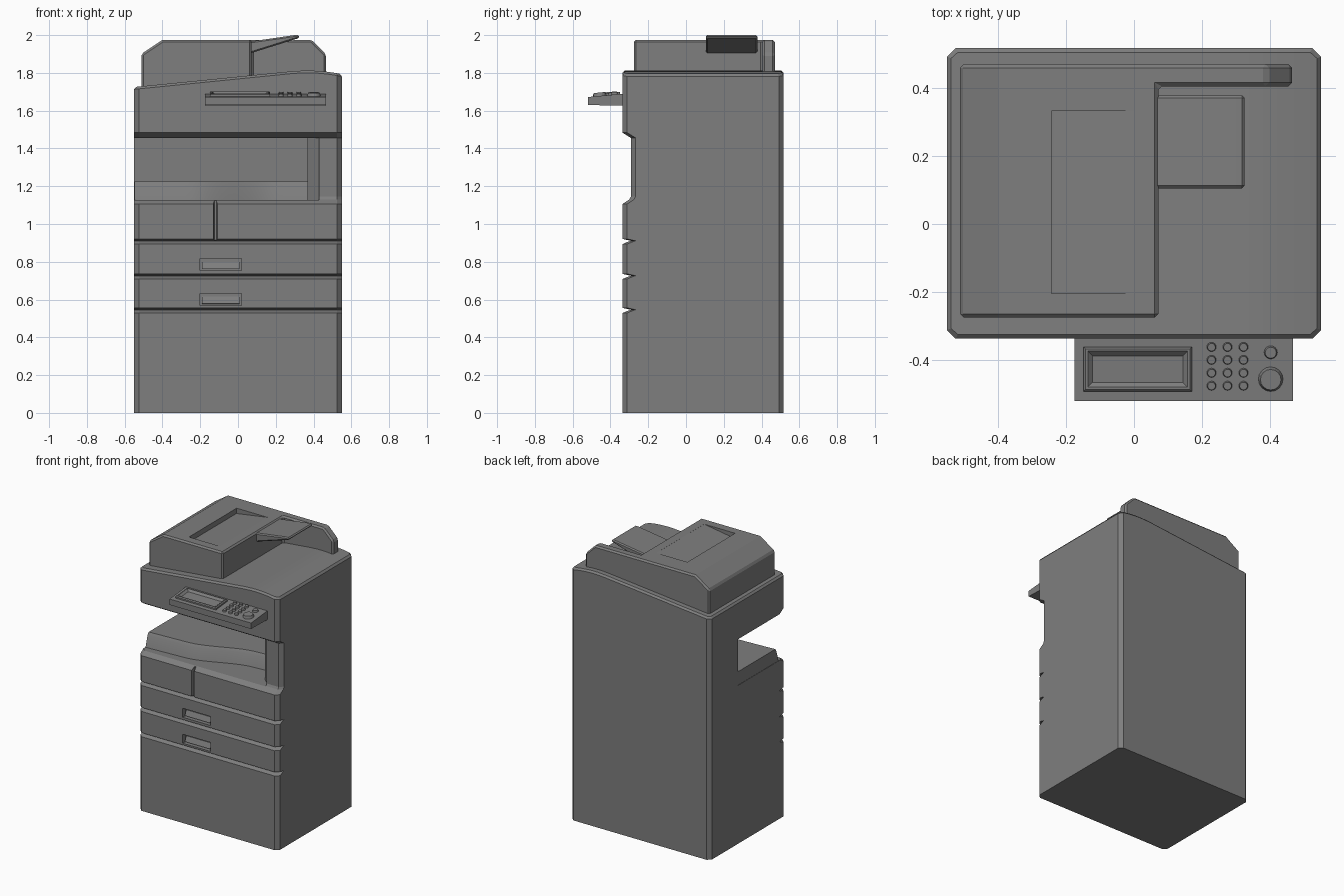
import bpy, bmesh, math
from mathutils import Vector, Matrix

if "Cube" in bpy.data.objects:
    bpy.data.objects.remove(bpy.data.objects["Cube"])

grey = bpy.data.materials.new("office grey")
grey.diffuse_color = (0.21, 0.21, 0.21, 1)
grey.use_nodes = True
grey.node_tree.nodes["Principled BSDF"].inputs["Base Color"].default_value = grey.diffuse_color


def finish(name, bm, bevel=0):
    bmesh.ops.recalc_face_normals(bm, faces=bm.faces)
    me = bpy.data.meshes.new(name)
    bm.to_mesh(me)
    bm.free()
    me.materials.append(grey)
    ob = bpy.data.objects.new(name, me)
    bpy.context.collection.objects.link(ob)
    if bevel:
        add_bevel(ob, bevel)
    return ob


def add_bevel(ob, width):
    m = ob.modifiers.new("edge", 'BEVEL')
    m.width, m.segments, m.limit_method = width, 1, 'ANGLE'
    m.angle_limit = math.radians(40)


def prism(name, pts, axis, lo, hi, bevel=0):
    """Extrude a 2D outline along axis (the points use the other two axes in order)."""
    bm = bmesh.new()

    def at(p, d):
        c = list(p)
        c.insert("xyz".index(axis), d)
        return bm.verts.new(c)
    a = [at(p, lo) for p in pts]
    b = [at(p, hi) for p in pts]
    bm.faces.new(a)
    bm.faces.new(b)
    for i in range(len(a)):
        j = (i + 1) % len(a)
        bm.faces.new((a[i], a[j], b[j], b[i]))
    return finish(name, bm, bevel)


def rect(x0, x1, y0, y1):
    return [(x0, y0), (x1, y0), (x1, y1), (x0, y1)]


def boolean(ob, tool, op='DIFFERENCE'):
    m = ob.modifiers.new(op.lower(), 'BOOLEAN')
    m.object, m.operation, m.solver = tool, op, 'EXACT'
    tool.hide_render = True
    tool.hide_viewport = True
    tool.display_type = 'WIRE'


# ---- Cabinet: chamfered outline lofted upward, front stepping in at the grooves
FRONT, BACK, HALF, C = -0.337, 0.517, 0.55, 0.025
XS = [-0.525, 0.2, 0.28, 0.34, 0.38, 0.42, 0.47, 0.525]


def top_z(x):
    if x < 0.28:
        return 1.725 + (x + 0.55) * 0.1
    t = min((x - 0.28) / 0.27, 1)
    return 1.808 + 0.027 * t - 0.042 * t * t


def outline(yf, inset=0.0):
    xs = [max(-0.525 + inset * 0.6, min(0.525 - inset * 0.6, x)) for x in XS]
    f, b, h = yf + inset, BACK - inset, HALF - inset
    k = C + inset * 0.4 - inset
    return ([(x, f) for x in xs] + [(h, f + k), (h, b - k)]
            + [(x, b) for x in reversed(xs)] + [(-h, b - k), (-h, f + k)])


levels = [(0, FRONT)]
for z in (0.54, 0.72, 0.905):        # drawer grooves
    levels += [(z - 0.012, FRONT), (z - 0.002, -0.315), (z + 0.006, -0.292), (z + 0.016, FRONT)]
levels += [(1.105, FRONT), (1.13, -0.30), (1.145, -0.292), (1.456, -0.292), (1.484, FRONT)]

bm = bmesh.new()
rings = [[bm.verts.new((x, y, z)) for x, y in outline(yf)] for z, yf in levels]
rings.append([bm.verts.new((x, y, top_z(x) - 0.012)) for x, y in outline(FRONT)])
rings.append([bm.verts.new((x, y, top_z(x))) for x, y in outline(FRONT, 0.012)])
n = len(rings[0])
for r, s in zip(rings, rings[1:]):
    for i in range(n):
        j = (i + 1) % n
        bm.faces.new((r[i], r[j], s[j], s[i]))
bm.faces.new(rings[0])
t, m = rings[-1], len(XS)
for i in range(m - 1):               # curved top in strips
    bm.faces.new((t[i], t[i + 1], t[2 * m - i], t[2 * m + 1 - i]))
bm.faces.new((t[m - 1], t[m], t[m + 1], t[m + 2]))
bm.faces.new((t[0], t[2 * m + 1], t[2 * m + 2], t[2 * m + 3]))
cabinet = finish("cabinet", bm)

# Output bay open to the front and left
boolean(cabinet, prism("bay_cutter", [(-0.7, -0.5), (0.43, -0.5), (0.43, -0.28), (0.368, -0.22),
                                      (0.368, 0.2), (-0.7, 0.2)], 'z', 1.128, 1.4565))
# Gap between the two upper doors
boolean(cabinet, prism("door_gap_cutter", [(-0.135, -0.36), (-0.105, -0.36), (-0.115, -0.308),
                                           (-0.125, -0.308)], 'z', 0.915, 1.2))
# Drawer handles: recess with a sloping grip inside
for i, z in enumerate((0.60, 0.785)):
    boolean(cabinet, prism(f"handle_cutter_{i}", rect(-0.2, 0.018, z - 0.032, z + 0.032),
                           'y', -0.4, -0.305))
    prism(f"handle_grip_{i}", [(-0.30, z - 0.024), (-0.327, z - 0.022), (-0.312, z + 0.015),
                               (-0.30, z + 0.015)], 'x', -0.19, 0.008)

# ---- Paper output tray with a wavy front lip
bm = bmesh.new()
N = 24
rows = []
for dy, z in ((-0.025, 1.12), (0, 1.205), (0.012, 1.224), (None, 1.224)):
    row = []
    for i in range(N + 1):
        x = -0.548 + 0.916 * i / N
        s = min(max((x + 0.25) / 0.45, 0), 1)
        y = -0.235 + 0.05 * i / N + 0.11 * s * s * (3 - 2 * s)
        row.append(bm.verts.new((x, 0.203 if dy is None else y + dy, z)))
    rows.append(row)
for a, b in zip(rows, rows[1:]):
    for i in range(N):
        bm.faces.new((a[i], a[i + 1], b[i + 1], b[i]))
low = [bm.verts.new((x, 0.203, 1.12)) for x in (-0.548, 0.368)]
for k, v in ((0, low[0]), (N, low[1])):
    bm.faces.new([r[k] for r in rows] + [v])
tray = finish("output_tray", bm)
for p in tray.data.polygons:
    p.use_smooth = True
bpy.context.view_layer.objects.active = tray
tray.select_set(True)
bpy.ops.object.shade_smooth_by_angle(angle=math.radians(25))

# ---- Document feeder lid: side profile intersected with an L-shaped plan
lid = prism("feeder_lid", [(-0.512, 1.66), (0.465, 1.66), (0.465, 1.90), (0.39, 1.975),
                           (-0.40, 1.975), (-0.512, 1.90)], 'y', -0.275, 0.47)
boolean(lid, prism("lid_plan_cutter", [(-0.6, -0.4), (0.072, -0.4), (0.072, 0.405), (0.6, 0.405),
                                       (0.6, 0.6), (-0.6, 0.6)], 'z', 1.5, 2.2), 'INTERSECT')
add_bevel(lid, 0.011)
# Sloping paper pocket
boolean(lid, prism("pocket_cutter", [(-0.243, 1.938), (-0.235, 1.938), (0.0, 1.9745),
                                     (0.0, 2.05), (-0.243, 2.05)], 'y', -0.205, 0.332))
# Input tray rising to the right
prism("feeder_tray", [(0.03, 1.90), (0.07, 1.905), (0.325, 1.985), (0.325, 2.0), (0.30, 2.0),
                      (0.07, 1.967), (0.03, 1.962)], 'y', 0.105, 0.378, 0.008)

# ---- Control panel
prism("control_panel", [(-0.33, 1.626), (-0.52, 1.63), (-0.52, 1.672), (-0.33, 1.69)],
      'x', -0.175, 0.467)
TILT = math.atan2(0.018, 0.19)


def panel_z(y):
    return 1.672 + (y + 0.52) * 0.018 / 0.19


# Screen frame with a sunken screen
bm = bmesh.new()
loops = []
for inset, h in ((0, -0.005), (0, 0.01), (0.006, 0.016), (0.012, 0.016), (0.026, 0.003)):
    loops.append([bm.verts.new((x, y, panel_z(y) + h)) for x, y in
                  rect(-0.148 + inset, 0.17 - inset, -0.492 + inset, -0.362 - inset)])
for a, b in zip(loops, loops[1:]):
    for i in range(4):
        j = (i + 1) % 4
        bm.faces.new((a[i], a[j], b[j], b[i]))
bm.faces.new(loops[-1])
bm.faces.new(loops[0])
finish("screen", bm)


def button(name, x, y, r, h):
    b = bmesh.new()
    bmesh.ops.create_cone(b, cap_ends=True, segments=16, radius1=r, radius2=r * 0.82, depth=h,
                          matrix=Matrix.Translation((x, y, panel_z(y) + h / 2 - 0.002))
                          @ Matrix.Rotation(TILT, 4, 'X'))
    finish(name, b)


for r in range(4):
    for c in range(3):
        button(f"key_{r}_{c}", 0.228 + 0.047 * c, -0.362 - 0.038 * r, 0.014, 0.014)
button("stop_button", 0.402, -0.378, 0.02, 0.014)
button("start_button", 0.402, -0.457, 0.037, 0.02)
